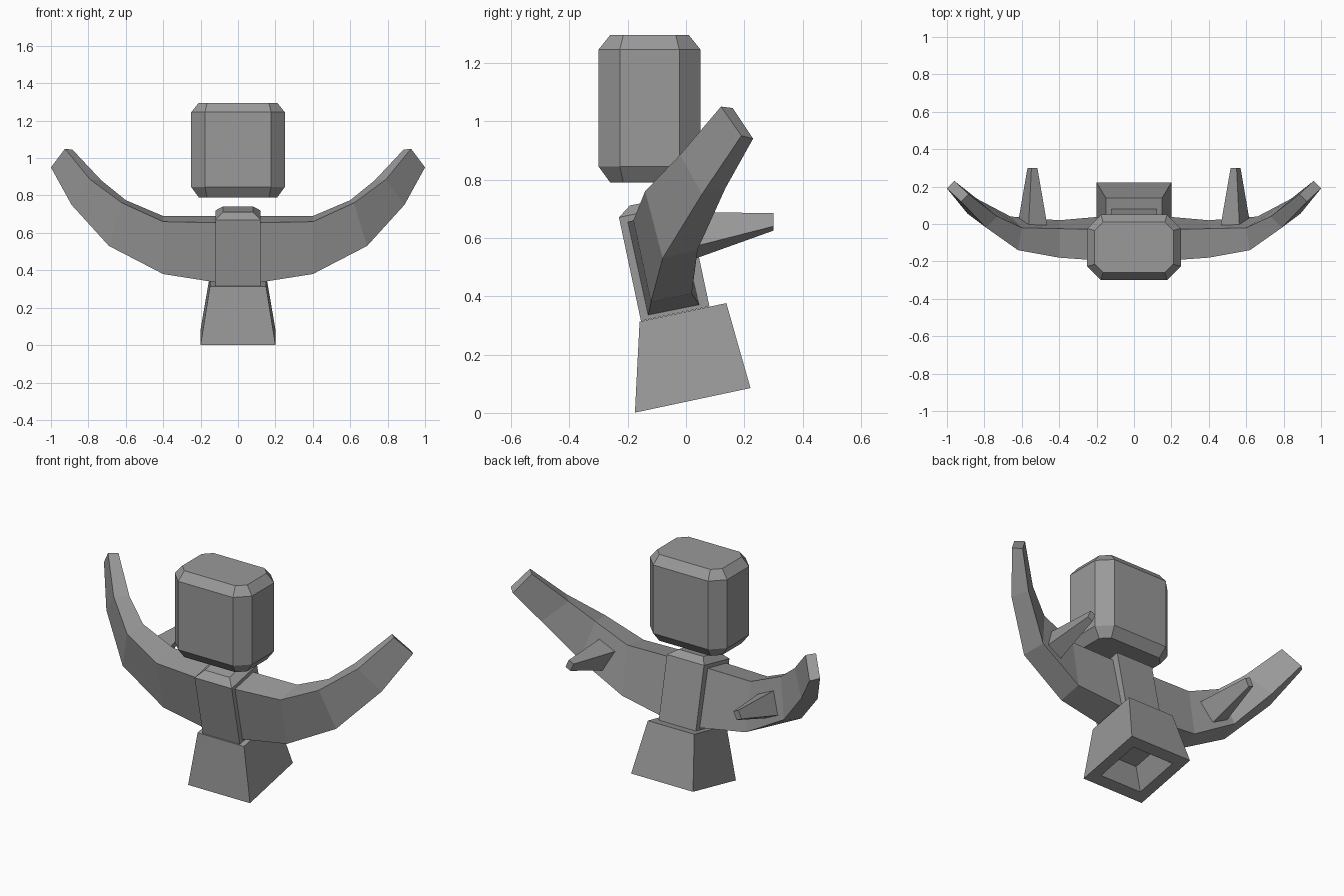
import bpy
import bmesh
from math import radians
from mathutils import Matrix, Vector

cube = bpy.data.objects.get("Cube")
if cube:
    bpy.data.objects.remove(cube, do_unlink=True)

grey = bpy.data.materials.new("plain grey")
grey.use_nodes = True
colour = (0.32, 0.32, 0.32, 1)
grey.diffuse_color = colour
grey.node_tree.nodes["Principled BSDF"].inputs["Base Color"].default_value = colour


def loft(name, rings, mirrored=False):
    """Skin a list of equal rings and cap both ends."""
    bm = bmesh.new()
    loops = [[bm.verts.new(p) for p in ring] for ring in rings]
    n = len(loops[0])
    for a, b in zip(loops, loops[1:]):
        for i in range(n):
            j = (i + 1) % n
            bm.faces.new((a[i], a[j], b[j], b[i]))
    bm.faces.new(loops[0][::-1])
    bm.faces.new(loops[-1])
    bmesh.ops.recalc_face_normals(bm, faces=bm.faces)
    mesh = bpy.data.meshes.new(name)
    bm.to_mesh(mesh)
    bm.free()
    mesh.materials.append(grey)
    obj = bpy.data.objects.new(name, mesh)
    bpy.context.collection.objects.link(obj)
    if mirrored:
        obj.modifiers.new("mirror", 'MIRROR')
    return obj


def rect(w, d, z, cy=0):
    x, y = w / 2, d / 2
    return [(-x, cy - y, z), (x, cy - y, z), (x, cy + y, z), (-x, cy + y, z)]


def octagon(x, y, cut, z):
    return [(-x + cut, -y, z), (x - cut, -y, z), (x, -y + cut, z), (x, y - cut, z),
            (x - cut, y, z), (-x + cut, y, z), (-x, y - cut, z), (-x, -y + cut, z)]


# Floating head with chamfered corners
head = loft("head", [octagon(0.21, 0.135, 0.045, 0.79), octagon(0.25, 0.175, 0.073, 0.845),
                     octagon(0.25, 0.175, 0.073, 1.245), octagon(0.21, 0.135, 0.045, 1.295)])
head.location.y = -0.125

# Torso block, leaning forward
lean = Matrix.Rotation(radians(12), 4, 'X')
torso = loft("torso", [rect(0.24, 0.24, 0), rect(0.24, 0.24, 0.363), rect(0.16, 0.15, 0.395)])
torso.matrix_world = Matrix.Translation((0, -0.037, 0.34)) @ lean

# Flared foot with a tapered hollow underneath
foot = loft("foot", [rect(0.14, 0.14, 0.1), rect(0.27, 0.27, 0), rect(0.4, 0.405, 0),
                     rect(0.3, 0.304, 0.302, 0.03)])
foot.matrix_world = Matrix.Translation((0, 0.023, 0.043)) @ lean

# Upswept arms: front top, back top, back bottom, front bottom at each station
loft("arms", [
    [(0.115, -0.20, 0.655), (0.115, -0.03, 0.69), (0.115, 0.045, 0.37), (0.115, -0.13, 0.335)],
    [(0.40, -0.18, 0.66), (0.40, -0.025, 0.69), (0.40, 0.02, 0.41), (0.40, -0.12, 0.38)],
    [(0.62, -0.14, 0.76), (0.60, -0.02, 0.775), (0.66, 0.04, 0.56), (0.69, -0.08, 0.53)],
    [(0.79, -0.02, 0.885), (0.73, 0.04, 0.88), (0.84, 0.135, 0.77), (0.89, 0.055, 0.75)],
    [(0.925, 0.12, 1.05), (0.885, 0.16, 1.045), (0.96, 0.23, 0.94), (1.0, 0.19, 0.95)],
], mirrored=True)

# Tapered spikes behind the arms, rolled with the arm slope
roll = Matrix.Rotation(radians(-25), 3, 'Y')


def spike_ring(w, h, y, z):
    return [roll @ Vector((sx * w / 2, 0, sz * h / 2)) + Vector((0.543, y, z))
            for sx, sz in ((-1, -1), (1, -1), (1, 1), (-1, 1))]


loft("spikes", [spike_ring(0.112, 0.142, -0.015, 0.6), spike_ring(0.035, 0.05, 0.3, 0.655)],
     mirrored=True)
